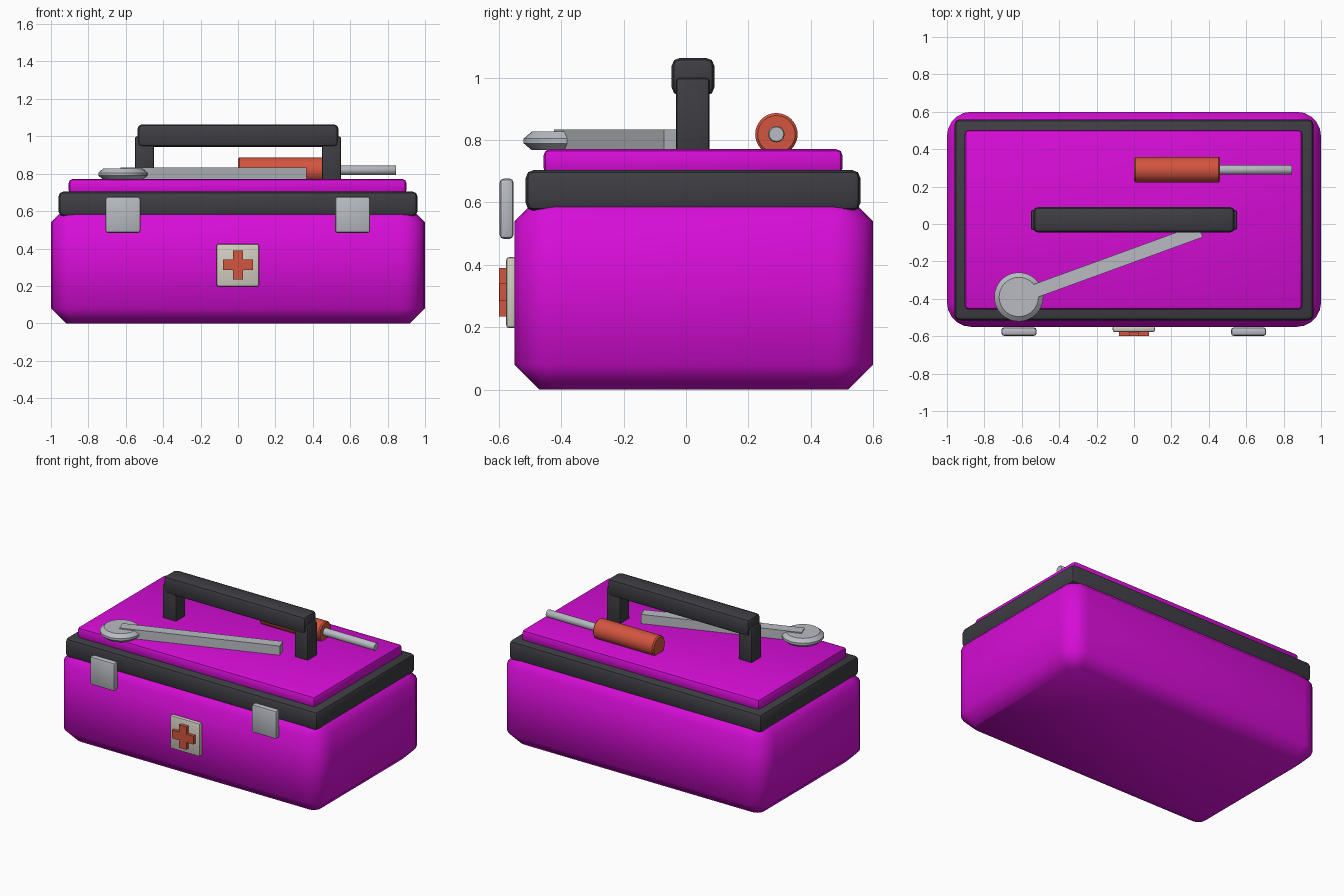
import bpy, bmesh, math
from mathutils import Matrix, Vector

if "Cube" in bpy.data.objects:
    bpy.data.objects.remove(bpy.data.objects["Cube"])


def material(name, r, g, b):
    m = bpy.data.materials.new(name)
    m.use_nodes = True
    m.diffuse_color = (r, g, b, 1)
    node = m.node_tree.nodes["Principled BSDF"]
    node.inputs["Base Color"].default_value = (r, g, b, 1)
    node.inputs["Roughness"].default_value = 0.6
    return m


magenta = material("magenta", 0.68, 0.004, 0.68)
black = material("charcoal", 0.047, 0.047, 0.057)
steel = material("steel", 0.48, 0.50, 0.54)
red = material("red", 0.65, 0.09, 0.05)
cream = material("cream", 0.66, 0.62, 0.54)


def finish(bm, name, mat, angle=40):
    """Turn a bmesh into a shaded object with one material."""
    bmesh.ops.recalc_face_normals(bm, faces=bm.faces)
    mesh = bpy.data.meshes.new(name)
    bm.to_mesh(mesh)
    bm.free()
    mesh.materials.append(mat)
    ob = bpy.data.objects.new(name, mesh)
    bpy.context.collection.objects.link(ob)
    bpy.ops.object.select_all(action='DESELECT')
    ob.select_set(True)
    bpy.context.view_layer.objects.active = ob
    bpy.ops.object.shade_smooth_by_angle(angle=math.radians(angle))
    return ob


def cube(low, high):
    low, high = Vector(low), Vector(high)
    bm = bmesh.new()
    bmesh.ops.create_cube(bm, size=1)
    bmesh.ops.scale(bm, vec=high - low, verts=bm.verts)
    bmesh.ops.translate(bm, vec=(low + high) / 2, verts=bm.verts)
    return bm


def box(name, low, high, mat, bevel=0.0, segments=2):
    bm = cube(low, high)
    if bevel:
        bmesh.ops.bevel(bm, geom=bm.edges[:], offset=bevel, segments=segments,
                        profile=0.5, affect='EDGES')
    return finish(bm, name, mat)


def turned(name, profile, mat, placement, sides=32):
    """Spin (radius, height) points round z, then place the result."""
    bm = bmesh.new()
    rings = []
    for radius, height in profile:
        rings.append([bm.verts.new((radius * math.cos(a), radius * math.sin(a), height))
                      for a in (2 * math.pi * i / sides for i in range(sides))])
    for a, b in zip(rings, rings[1:]):
        for i in range(sides):
            j = (i + 1) % sides
            bm.faces.new((a[i], a[j], b[j], b[i]))
    bm.faces.new(rings[0])
    bm.faces.new(rings[-1])
    bm.transform(placement)
    return finish(bm, name, mat)


# Case body: rounded upright corners, chamfered top and bottom rims
bm = cube((-1, -0.55, 0), (1, 0.6, 0.62))
upright = [e for e in bm.edges if abs(e.verts[0].co.z - e.verts[1].co.z) > 0.1]
bmesh.ops.bevel(bm, geom=upright, offset=0.13, segments=5, profile=0.5, affect='EDGES')
rims = [e for e in bm.edges if abs(e.verts[0].co.z - e.verts[1].co.z) < 0.01]
bmesh.ops.bevel(bm, geom=rims, offset=0.08, segments=1, affect='EDGES')
finish(bm, "case_body", magenta, 60)

# Lid
box("lid_rim", (-0.96, -0.515, 0.572), (0.96, 0.56, 0.705), black, 0.028)
box("lid_panel", (-0.905, -0.457, 0.69), (0.9, 0.502, 0.771), magenta, 0.02)

# Carrying handle
for side, x in (("right", -0.5), ("left", 0.5)):
    box(side + "_handle_post", (x - 0.052, -0.032, 0.75), (x + 0.052, 0.076, 1.0),
        black, 0.012)
box("handle_grip", (-0.538, -0.046, 0.943), (0.538, 0.091, 1.064), black, 0.026)

# Front latches
for side, x in (("right", -0.615), ("left", 0.613)):
    box(side + "_latch", (x - 0.094, -0.598, 0.483), (x + 0.094, -0.553, 0.677),
        steel, 0.014)

# Badge with raised cross
box("badge_plate", (-0.114, -0.577, 0.197), (0.112, -0.545, 0.425), cream, 0.01)
box("cross_upright", (-0.028, -0.6, 0.234), (0.028, -0.57, 0.39), red)
box("cross_bar", (-0.08, -0.599, 0.284), (0.08, -0.57, 0.34), red)

# Wrench lying on the lid
turned("wrench_head", [(0.105, 0.768), (0.131, 0.79), (0.131, 0.805), (0.105, 0.827)],
       steel, Matrix.Translation((-0.616, -0.39, 0)), 32)
shank = box("wrench_shank", (0, -0.036, 0), (1.033, 0.036, 0.07), steel)
shank.location = (-0.616, -0.39, 0.764)
shank.rotation_euler.z = math.radians(20)

# Screwdriver lying along x
along_x = Matrix.Translation((0, 0.29, 0.819)) @ Matrix.Rotation(math.pi / 2, 4, 'Y')
turned("screwdriver_handle", [(0.06, 0), (0.068, 0.008), (0.068, 0.452), (0.06, 0.46)],
       red, along_x)
turned("screwdriver_shaft", [(0.026, 0.45), (0.026, 0.842), (0.023, 0.846)],
       steel, along_x, 20)
